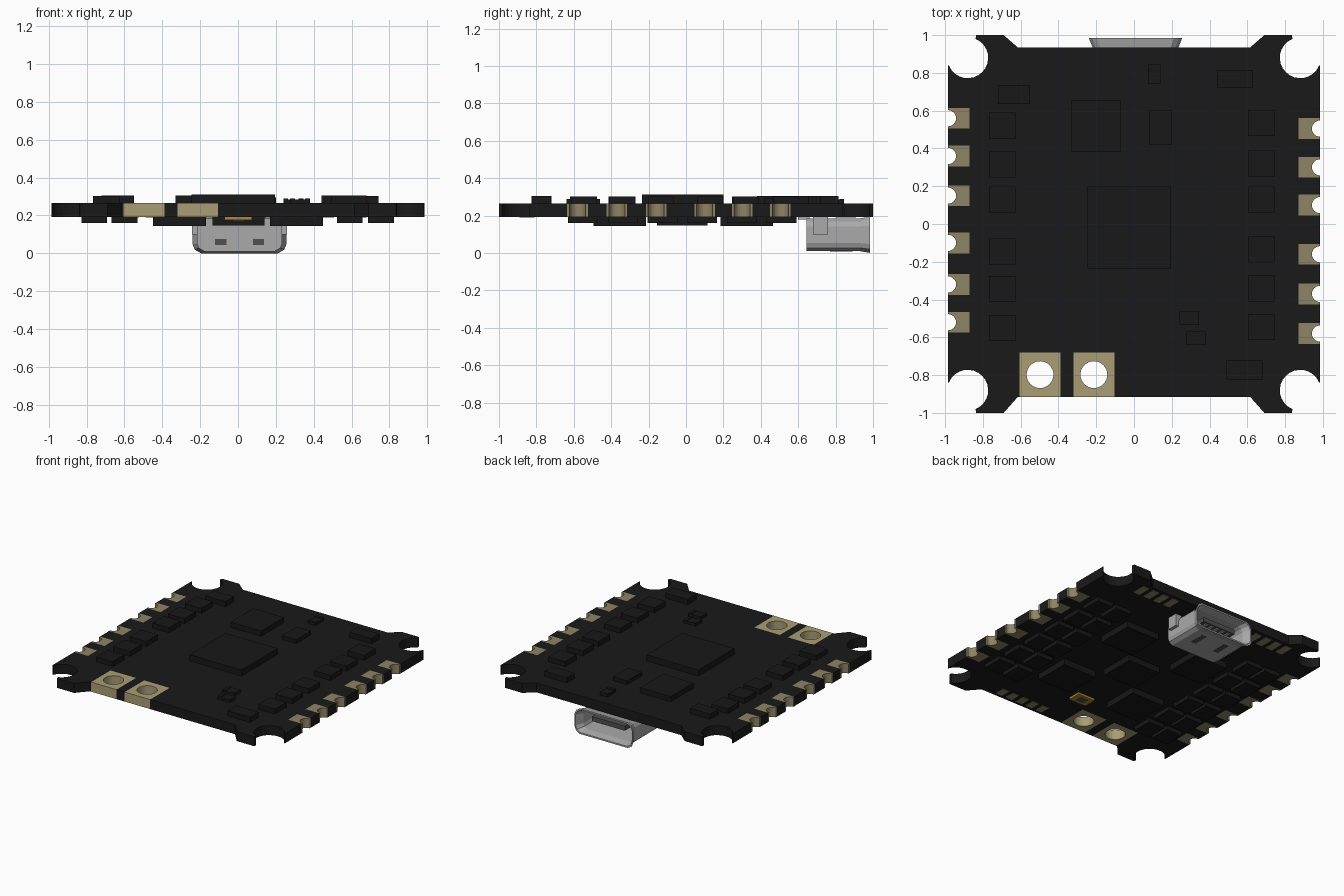
import bpy, bmesh
from math import sin, cos, pi, radians

if "Cube" in bpy.data.objects:
    bpy.data.objects.remove(bpy.data.objects["Cube"])

def mat(name, c):
    m = bpy.data.materials.new(name)
    m.diffuse_color = (*c, 1)
    m.use_nodes = True
    m.node_tree.nodes["Principled BSDF"].inputs["Base Color"].default_value = m.diffuse_color
    return m

BLACK = mat("black", (0.010, 0.010, 0.010))
CHIP = mat("chip", (0.009, 0.009, 0.010))
GOLD = mat("gold", (0.40, 0.34, 0.18))
DULL = mat("dull_gold", (0.27, 0.23, 0.13))
AMBER = mat("amber", (0.45, 0.25, 0.03))
STEEL = mat("steel", (0.40, 0.40, 0.40))
DARK = mat("dark_steel", (0.08, 0.08, 0.08))
Z0, Z1 = 0.192, 0.265          # board underside and top
W = 0.985                      # board half width


def finish(name, bm, m):
    bmesh.ops.recalc_face_normals(bm, faces=bm.faces)
    me = bpy.data.meshes.new(name)
    bm.to_mesh(me)
    bm.free()
    ob = bpy.data.objects.new(name, me)
    bpy.context.collection.objects.link(ob)
    me.materials.append(m)
    return ob


def prism(name, pts, z0, z1, m):
    bm = bmesh.new()
    f = bm.faces.new([bm.verts.new((x, y, z0)) for x, y in pts])
    r = bmesh.ops.extrude_face_region(bm, geom=[f])
    for v in r["geom"]:
        if isinstance(v, bmesh.types.BMVert):
            v.co.z = z1
    return finish(name, bm, m)


def box(name, x0, x1, y0, y1, z0, z1, m):
    return prism(name, [(x0, y0), (x1, y0), (x1, y1), (x0, y1)], z0, z1, m)


def ring_plate(name, cx, cy, hx, hy, r, m, n=32):
    # rectangular plate with a round through hole
    bm = bmesh.new()
    loops = []
    for outer, z in ((1, Z0), (1, Z1), (0, Z1), (0, Z0)):
        vs = []
        for i in range(n):
            c, s = cos(2 * pi * i / n), sin(2 * pi * i / n)
            k = max(abs(c), abs(s))
            p = (c / k * hx, s / k * hy) if outer else (c * r, s * r)
            vs.append(bm.verts.new((cx + p[0], cy + p[1], z)))
        loops.append(vs)
    for a in range(4):
        A, B = loops[a], loops[(a + 1) % 4]
        for i in range(n):
            j = (i + 1) % n
            bm.faces.new((A[i], A[j], B[j], B[i]))
    return finish(name, bm, m)


# Board outline, with notches that the gold pads fill
def corner(sx, sy, edge):
    pts = [(W, 0.84)]
    for i in range(17):
        a = radians(-22 - i * (226 / 16))
        pts.append((0.88 + 0.108 * cos(a), 0.88 + 0.108 * sin(a)))
    pts += [(0.835, 1.0), (0.69, 1.0), (0.615, edge)]
    return [(x * sx, y * sy) for x, y in pts]


RIGHT = [-0.58, -0.37, -0.16, 0.10, 0.30, 0.505]
LEFT = [0.56, 0.36, 0.15, -0.10, -0.32, -0.52]
POWER = [-0.4975, -0.2125]
PH, PX = 0.055, 0.87           # castellated pad half width and inner x
EDGE0, EDGE1 = -0.915, 0.935
pts = []
for y in RIGHT:
    pts += [(W, y - PH), (PX, y - PH), (PX, y + PH), (W, y + PH)]
pts += corner(1, 1, EDGE1) + corner(-1, 1, EDGE1)[::-1]
for y in LEFT:
    pts += [(-W, y + PH), (-PX, y + PH), (-PX, y - PH), (-W, y - PH)]
pts += corner(-1, -1, -EDGE0)
for x in POWER:
    pts += [(x - 0.108, EDGE0), (x - 0.108, -0.68), (x + 0.108, -0.68), (x + 0.108, EDGE0)]
pts += corner(1, -1, -EDGE0)[::-1]
prism("board", pts, Z0, Z1, BLACK)

# Power pads with round holes
for x in POWER:
    ring_plate("power_pad", x, (EDGE0 - 0.68) / 2, 0.108, (-0.68 - EDGE0) / 2, 0.071, GOLD)

# Half-hole edge pads
for s, ys in ((1, RIGHT), (-1, LEFT)):
    for y in ys:
        arc = [(W - 0.043 * sin(pi * i / 12), 0.043 * cos(pi * i / 12)) for i in range(13)]
        p = [(PX, PH), (PX, -PH), (W, -PH)] + arc[::-1] + [(W, PH)]
        prism("edge_pad", [(s * a, y + b) for a, b in p], Z0, Z1, DULL)

# Top chips: x0, x1, y0, y1, top height
for c in [(-0.245, 0.195, -0.235, 0.2, 0.312), (-0.33, -0.07, 0.38, 0.655, 0.305),
          (0.08, 0.2, 0.42, 0.6, 0.295), (0.44, 0.63, 0.72, 0.815, 0.305),
          (-0.72, -0.55, 0.635, 0.735, 0.305), (0.49, 0.68, -0.825, -0.72, 0.305)]:
    box("top_chip", *c[:4], Z1 - 0.01, c[4], CHIP)

# Small two-terminal parts on top
for x0, x1, y0, y1 in [(0.075, 0.14, 0.74, 0.845), (0.24, 0.345, -0.535, -0.46),
                       (0.275, 0.38, -0.64, -0.57)]:
    box("small_part", x0, x1, y0, y1, Z1 - 0.01, 0.285, CHIP)
    for k in (0, 1):
        if x1 - x0 > y1 - y0:
            a = x0 if k == 0 else x1 - 0.025
            box("part_end", a, a + 0.025, y0, y1, Z1, 0.289, CHIP)
        else:
            a = y0 if k == 0 else y1 - 0.025
            box("part_end", x0, x1, a, a + 0.025, Z1, 0.289, CHIP)

# Top transistor columns
for x, ys in ((-0.697, (0.52, 0.315, 0.13, -0.145, -0.345, -0.55)),
              (0.673, (0.535, 0.32, 0.13, -0.135, -0.34, -0.545))):
    for y in ys:
        box("top_transistor", x - 0.07, x + 0.07, y - 0.069, y + 0.069, Z1 - 0.01, 0.303, CHIP)

# Underside transistor grid
for x in (-0.76, -0.6, 0.59, 0.755):
    for i in range(6):
        y = -0.55 + i * 0.212
        box("bottom_transistor", x - 0.068, x + 0.068, y - 0.08, y + 0.08, 0.16, Z0 + 0.01, CHIP)

# Underside driver chips and centre chip
for x in (-0.31, 0.31):
    for y in (-0.355, 0.325):
        box("driver_chip", x - 0.14, x + 0.14, y - 0.14, y + 0.14, 0.145, Z0 + 0.01, CHIP)
box("centre_chip", -0.135, 0.14, -0.155, 0.115, 0.147, Z0 + 0.01, CHIP)

# Amber part on the underside
box("amber_part", -0.07, 0.075, -0.61, -0.51, 0.176, Z0, AMBER)
box("amber_part_window", -0.03, 0.035, -0.585, -0.535, 0.172, 0.18, DARK)

# Flat solder pads on the underside
for x0, n, y, hy in ((0.38, 4, 0.855, 0.055), (-0.64, 4, 0.855, 0.055), (0.12, 5, -0.85, 0.04)):
    for i in range(n):
        x = x0 + i * 0.09
        box("solder_pad", x - 0.028, x + 0.028, y - hy, y + hy, Z0 - 0.003, Z0 + 0.01, DULL)

# Socket shell: profile lofted back, out to the flared lip and into the cavity
CX, CZ = 0.008, 0.0975
half = [(0.185, 0.0875), (0.21, 0.072), (0.225, 0.045), (0.225, -0.045), (0.215, -0.07), (0.185, -0.0875)]
prof = half + [(-x, z) for x, z in half[::-1]]
bm = bmesh.new()
rings = []
for y, s, t in ((0.645, 1, 1), (0.93, 1, 1), (0.985, 1.1, 1.11), (0.985, 1.06, 0.98),
                (0.93, 0.94, 0.85), (0.73, 0.94, 0.85)):
    rings.append([bm.verts.new((CX + x * s, y, CZ + z * t)) for x, z in prof])
for A, B in zip(rings, rings[1:]):
    for i in range(len(prof)):
        j = (i + 1) % len(prof)
        bm.faces.new((A[i], A[j], B[j], B[i]))
bm.faces.new(rings[0])
bm.faces.new(rings[-1])
finish("socket_shell", bm, STEEL)

# Socket tongue, contacts, side tabs and latch slots
box("socket_tongue", CX - 0.14, CX + 0.14, 0.72, 0.93, 0.095, 0.13, DARK)
for i in range(5):
    x = CX + (i - 2) * 0.05
    box("contact", x - 0.012, x + 0.012, 0.74, 0.92, 0.089, 0.1, STEEL)
    box("rear_pin", x - 0.012, x + 0.012, 0.6, 0.66, 0.178, Z0, STEEL)
for s in (-1, 1):
    a, b = sorted((CX + s * 0.2, CX + s * 0.25))
    box("side_tab", a, b, 0.68, 0.76, 0.1, Z0, STEEL)
    box("latch_slot", CX + s * 0.1 - 0.02, CX + s * 0.1 + 0.02, 0.77, 0.89, 0.0085, 0.012, DARK)
    box("shell_slot", CX + s * 0.1 - 0.03, CX + s * 0.1 + 0.03, 0.643, 0.65, 0.045, 0.075, DARK)
